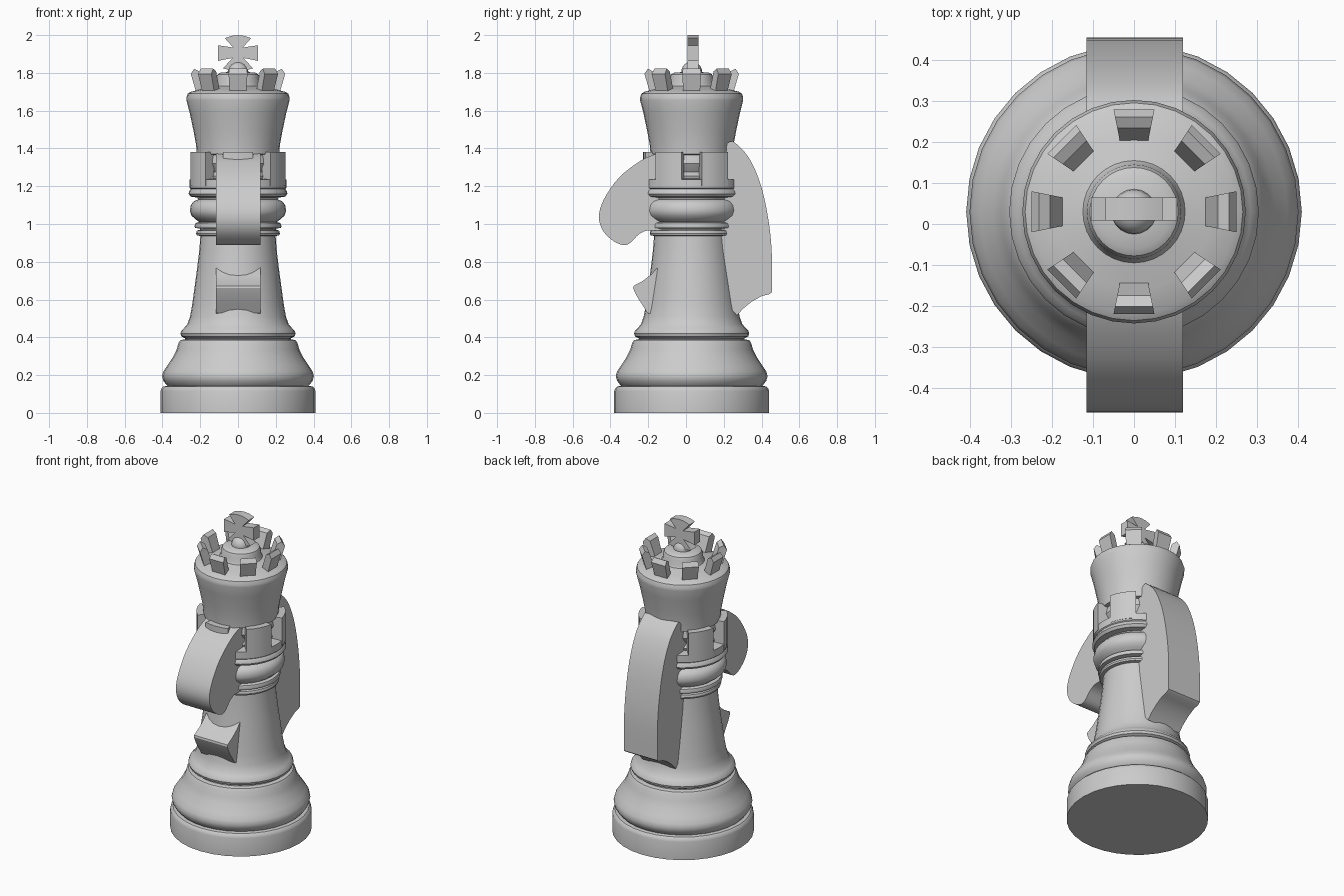
import bpy, bmesh
from math import sin, cos, pi, radians, sqrt
from mathutils import Matrix, Vector

if "Cube" in bpy.data.objects:
    bpy.data.objects.remove(bpy.data.objects["Cube"])

CY = 0.03  # y of the turned body's axis


def finish(bm, name, angle=35):
    bmesh.ops.recalc_face_normals(bm, faces=bm.faces[:])
    me = bpy.data.meshes.new(name)
    bm.to_mesh(me)
    bm.free()
    ob = bpy.data.objects.new(name, me)
    bpy.context.collection.objects.link(ob)
    bpy.ops.object.select_all(action='DESELECT')
    ob.select_set(True)
    bpy.context.view_layer.objects.active = ob
    bpy.ops.object.shade_smooth_by_angle(angle=radians(angle))
    return ob


def lathe(name, profile, n=32):
    """Closed solid turned around the body axis from (radius, z) points."""
    bm = bmesh.new()
    rings = [[bm.verts.new((r * cos(2 * pi * i / n), CY + r * sin(2 * pi * i / n), z))
              for i in range(n)] for r, z in profile]
    for a, b in zip(rings, rings[1:]):
        for i in range(n):
            j = (i + 1) % n
            bm.faces.new((a[i], a[j], b[j], b[i]))
    bm.faces.new(rings[0][::-1])
    bm.faces.new(rings[-1])
    return finish(bm, name)


def prism(bm, pts, to3d, half):
    """Extrude a 2D outline by +-half; to3d maps (u, v, offset) to a point."""
    a = [bm.verts.new(to3d(u, v, -half)) for u, v in pts]
    b = [bm.verts.new(to3d(u, v, half)) for u, v in pts]
    bm.faces.new(a)
    bm.faces.new(b[::-1])
    for i in range(len(pts)):
        j = (i + 1) % len(pts)
        bm.faces.new((a[i], a[j], b[j], b[i]))


def smooth_path(pts, steps=4):
    """Catmull-Rom curve through the points."""
    p = [Vector(q) for q in pts]
    p = [2 * p[0] - p[1]] + p + [2 * p[-1] - p[-2]]
    out = []
    for k in range(1, len(p) - 2):
        a, b, c, d = p[k - 1:k + 3]
        for s in range(steps):
            t = s / steps
            out.append(0.5 * (2 * b + (c - a) * t + (2 * a - 5 * b + 4 * c - d) * t * t
                              + (3 * b - a - 3 * c + d) * t ** 3))
    return out + [p[-2]]


def side_slab(name, pts):
    bm = bmesh.new()
    prism(bm, pts, lambda y, z, x: (x + 0.002, y, z), 0.118)
    return finish(bm, name, 25)


# Plinth, flared foot and stem
lathe("base_plinth", [(.41, 0), (.41, .115), (.405, .13), (.395, .14), (.36, .145)])
lathe("flared_foot", [(.36, .13), (.38, .15), (.395, .17), (.402, .195), (.395, .22),
                      (.375, .25), (.345, .295), (.325, .335), (.315, .37), (.305, .385),
                      (.28, .39), (.28, .395), (.30, .405), (.305, .42), (.30, .435), (.285, .45),
                      (.268, .47), (.254, .51), (.243, .57), (.232, .65), (.217, .76),
                      (.205, .86), (.198, .95)])

# Collar rings
lathe("collar_rings", [(.19, .935), (.218, .94), (.222, .95), (.218, .965), (.20, .97),
                       (.20, .975), (.228, .98), (.23, .99), (.225, 1.005), (.205, 1.01),
                       (.225, 1.025), (.247, 1.045), (.255, 1.07), (.25, 1.1), (.235, 1.12),
                       (.21, 1.13), (.215, 1.14), (.25, 1.145), (.262, 1.16), (.258, 1.175),
                       (.25, 1.185), (.256, 1.19), (.256, 1.235), (.19, 1.24)])

# Inner column seen between the battlements
lathe("inner_column", [(.19, 1.23), (.20, 1.255), (.175, 1.275), (.19, 1.295), (.205, 1.32),
                       (.20, 1.35), (.19, 1.38), (.19, 1.40)])

# Six battlements
bm = bmesh.new()
for k in range(6):
    mid = -pi / 2 + k * pi / 3
    arc = [mid + radians(a) for a in (-18, -9, 0, 9, 18)]
    pts = [(.258 * cos(a), .258 * sin(a)) for a in arc] + \
          [(.19 * cos(a), .19 * sin(a)) for a in reversed(arc)]
    prism(bm, pts, lambda u, v, o: (u, CY + v, 1.29 + o), .09)
finish(bm, "battlements")

# Flared crown with stepped cap
lathe("crown_cup", [(.19, 1.365), (.218, 1.37), (.222, 1.42), (.235, 1.49), (.255, 1.585),
                    (.273, 1.655), (.273, 1.67), (.266, 1.69), (.25, 1.70), (.19, 1.715),
                    (.125, 1.73), (.118, 1.745), (.115, 1.775), (.108, 1.792), (.09, 1.802), (.03, 1.805)])

# Eight leaning crown points
bm = bmesh.new()
outline = [(.165, 1.69), (.215, 1.675), (.25, 1.795), (.232, 1.822), (.205, 1.808)]
for k in range(8):
    rot = Matrix.Rotation(k * pi / 4, 3, 'Z')
    prism(bm, outline,
          lambda r, z, o: rot @ Vector((r, o * r / .25, z)) + Vector((0, CY, 0)), .05)
finish(bm, "crown_points", 30)

# Finial ball and flared cross
bm = bmesh.new()
bmesh.ops.create_uvsphere(bm, u_segments=20, v_segments=12, radius=.055,
                          matrix=Matrix.Translation((0, CY, 1.805)))
finish(bm, "finial_ball")
cross = [(.025, .03), (.07, .08), (.035, .092), (0, .096), (-.035, .092), (-.07, .08),
         (-.025, .03), (-.105, .042), (-.105, -.04), (-.028, -.025), (-.08, -.08),
         (0, -.1), (.08, -.08), (.028, -.025), (.105, -.04), (.105, .042)]
bm = bmesh.new()
prism(bm, cross, lambda x, z, o: (x, .037 + o, 1.904 + z), .028)
finish(bm, "finial_cross", 30)

# Slabs forming the animal head: mane at the back, muzzle and chest at the front
side_slab("mane", smooth_path([(.235, 1.438), (.26, 1.43), (.33, 1.355), (.39, 1.225),
                               (.43, 1.06), (.453, .87), (.456, .64)])
          + [(.44, .628), (.40, .618), (.35, .59), (.30, .55), (.27, .515), (.23, .56),
             (.16, .7), (.14, 1.38)])
side_slab("muzzle", smooth_path([(-.14, 1.38), (-.24, 1.335), (-.355, 1.245), (-.435, 1.13),
                                 (-.461, 1.04), (-.44, .965), (-.385, .91), (-.33, .888),
                                 (-.295, .9), (-.25, .945), (-.205, .965), (-.14, .965)])
          + [(-.09, .97), (-.09, 1.37)])
side_slab("chest", [(-.15, .77), (-.185, .732), (-.23, .698), (-.278, .672), (-.28, .66),
                    (-.262, .62), (-.235, .578), (-.205, .53), (-.12, .5), (-.08, .65), (-.10, .80)])
